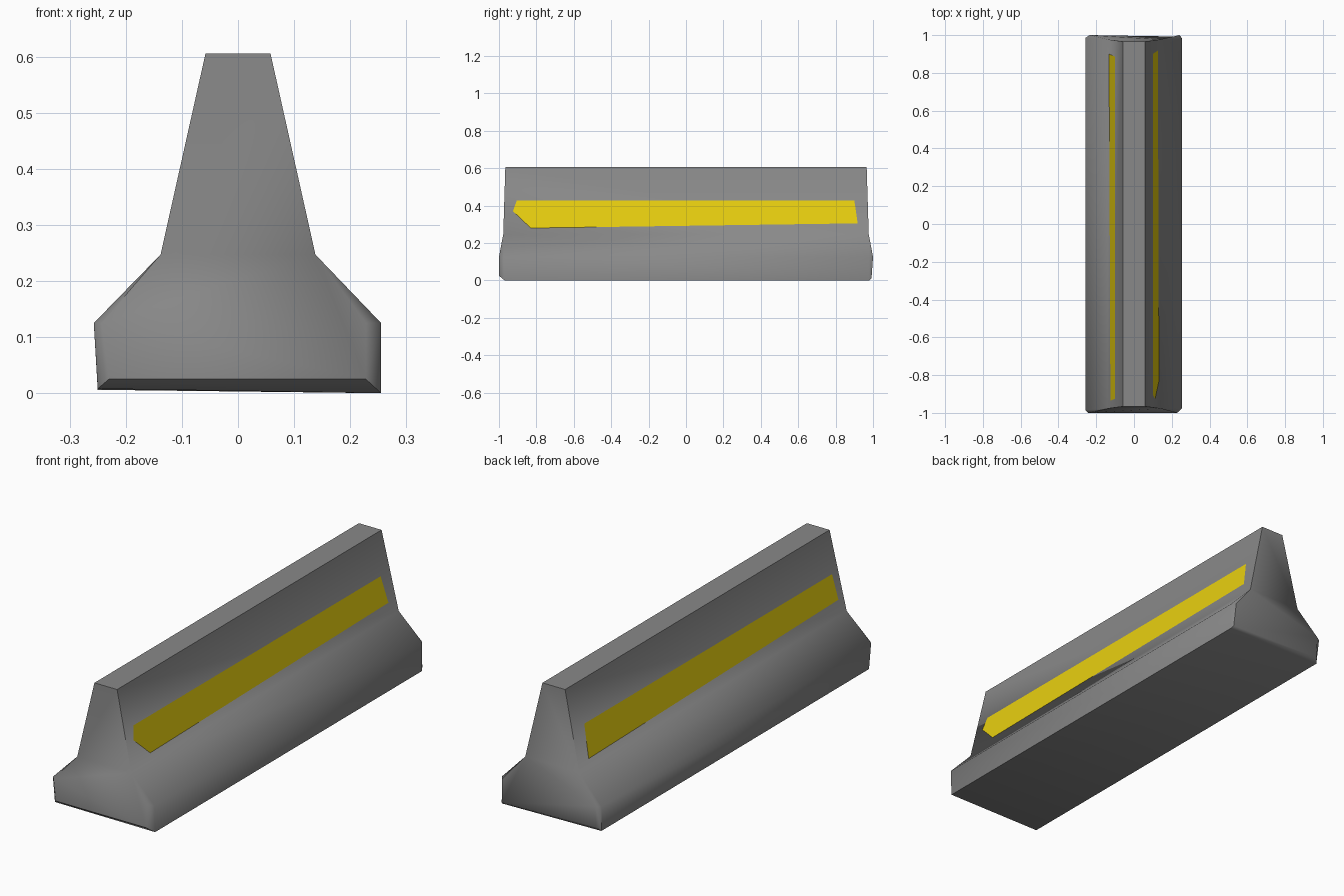
import bpy, bmesh, math
from mathutils import Vector

if "Cube" in bpy.data.objects:
    bpy.data.objects.remove(bpy.data.objects["Cube"])


def material(name, rgb):
    m = bpy.data.materials.new(name)
    m.diffuse_color = (*rgb, 1)
    m.use_nodes = True
    m.node_tree.nodes["Principled BSDF"].inputs["Base Color"].default_value = m.diffuse_color
    return m


def make_object(name, bm, mat):
    mesh = bpy.data.meshes.new(name)
    bm.to_mesh(mesh)
    bm.free()
    mesh.materials.append(mat)
    ob = bpy.data.objects.new(name, mesh)
    bpy.context.collection.objects.link(ob)
    return ob


concrete = material("concrete grey", (0.25, 0.25, 0.25))
yellow = material("stripe yellow", (0.80, 0.62, 0.005))

SHOULDER_X, SHOULDER_Z = 0.138, 0.247
TOP_X, TOP_Z = 0.058, 0.605

# Concrete body: two worn ends joined by long side faces
bm = bmesh.new()


def build_end(sign, face_pts, outer_pts):
    """Each list: left low, left mid, right mid, right low. Returns the outer ring."""
    neck = [(-SHOULDER_X, sign * 0.977, SHOULDER_Z), (-TOP_X, sign * 0.966, TOP_Z),
            (TOP_X, sign * 0.966, TOP_Z), (SHOULDER_X, sign * 0.977, SHOULDER_Z)]
    sl, tl, tr, sr = [bm.verts.new(p) for p in neck]
    e = [bm.verts.new(p) for p in face_pts]
    r = [bm.verts.new(p) for p in outer_pts]
    bm.faces.new((sl, tl, tr, sr))            # upper end face
    bm.faces.new((e[0], e[1], sl, sr, e[2], e[3]))  # lower end face
    bm.faces.new((r[0], r[1], e[1], e[0]))    # corner chamfers
    bm.faces.new((r[2], r[3], e[3], e[2]))
    bm.faces.new((r[1], sl, e[1]))
    bm.faces.new((r[2], e[2], sr))
    bm.faces.new((r[3], r[0], e[0], e[3]))    # bottom chamfer
    return [r[0], r[1], sl, tl, tr, sr, r[2], r[3]]


front = build_end(
    -1,
    [(-0.23, -1, 0.025), (-0.243, -1, 0.125), (0.228, -1, 0.125), (0.228, -1, 0.025)],
    [(-0.25, -0.98, 0.008), (-0.257, -0.985, 0.125), (0.255, -0.975, 0.125), (0.255, -0.97, 0)])
back = build_end(
    1,
    [(-0.235, 0.992, 0.025), (-0.235, 1, 0.125), (0.24, 1, 0.125), (0.248, 0.992, 0.012)],
    [(-0.25, 0.975, 0.006), (-0.257, 0.985, 0.125), (0.255, 0.98, 0.125), (0.255, 0.98, 0)])
for i in range(8):
    j = (i + 1) % 8
    bm.faces.new((front[i], front[j], back[j], back[i]))
bmesh.ops.recalc_face_normals(bm, faces=bm.faces)
body = make_object("barrier_body", bm, concrete)
bpy.context.view_layer.objects.active = body
body.select_set(True)
bpy.ops.object.shade_smooth_by_angle(angle=math.radians(50))


# Painted stripes lying on the sloped upper sides
def stripe(name, side, outline):
    slope = (SHOULDER_X - TOP_X) / (TOP_Z - SHOULDER_Z)
    bm = bmesh.new()
    verts = [bm.verts.new((side * (SHOULDER_X - (z - SHOULDER_Z) * slope + 0.0015), y, z))
             for y, z in outline]
    f = bm.faces.new(verts)
    f.normal_update()
    if f.normal.dot(Vector((side, 0, 0))) < 0:
        f.normal_flip()
    make_object(name, bm, yellow)


stripe("right_stripe", 1, [(-0.905, 0.427), (0.9, 0.427), (0.918, 0.305),
                           (-0.83, 0.28), (-0.925, 0.37)])
stripe("left_stripe", -1, [(-0.925, 0.427), (0.885, 0.427), (0.90, 0.28), (-0.935, 0.312)])
